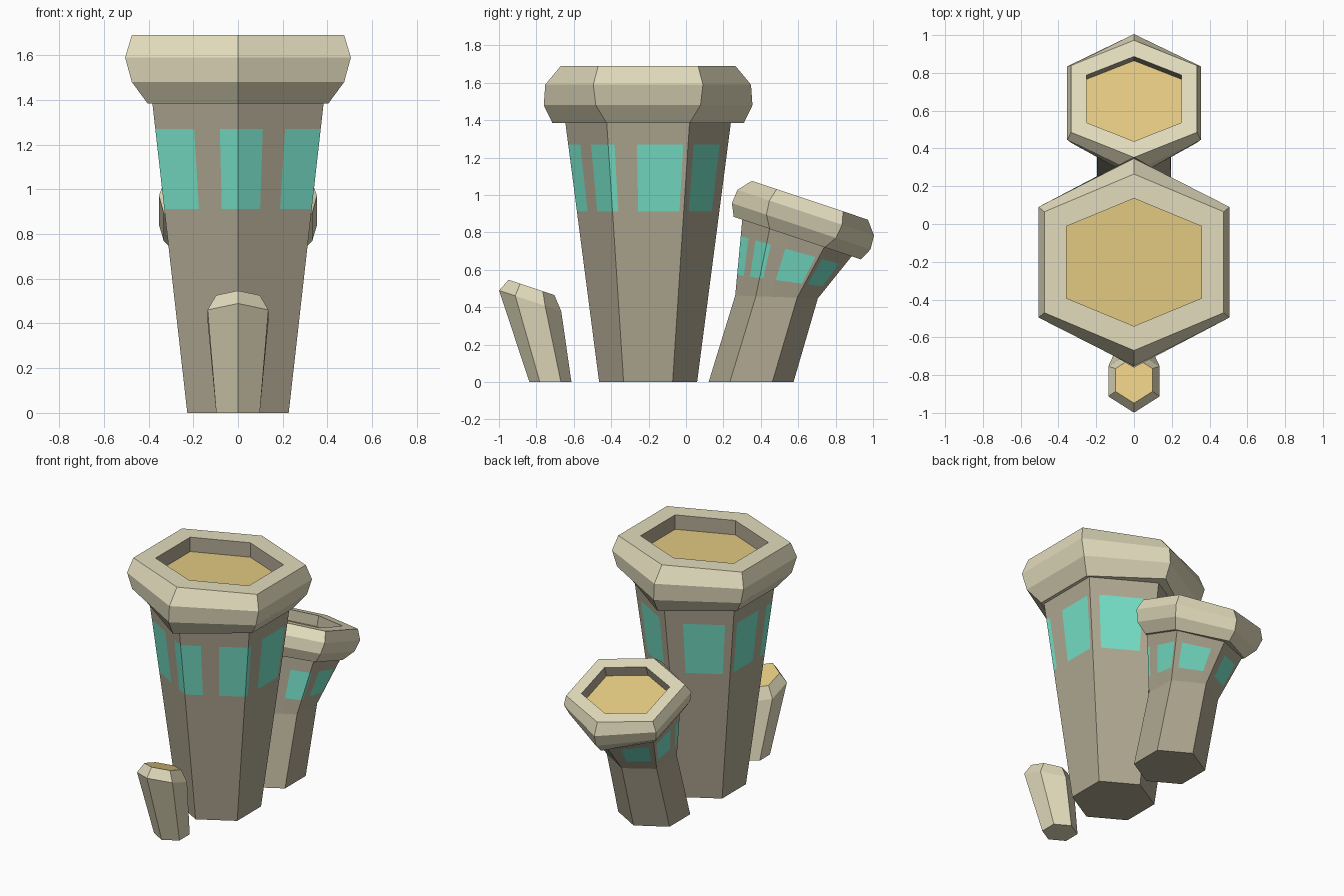
import bpy, bmesh, math
from mathutils import Matrix, Vector

if "Cube" in bpy.data.objects:
    bpy.data.objects.remove(bpy.data.objects["Cube"])


def material(name, rgb):
    m = bpy.data.materials.new(name)
    lin = [((c / 255 + 0.055) / 1.055) ** 2.4 for c in rgb]
    m.diffuse_color = (*lin, 1)
    m.use_nodes = True
    m.node_tree.nodes["Principled BSDF"].inputs["Base Color"].default_value = m.diffuse_color
    return m


STONE = material("grey_brown_stone", (176, 168, 146))
TRIM = material("pale_beige_trim", (226, 219, 188))
SAND = material("sand_yellow", (226, 200, 128))
GLASS = material("teal_window", (118, 224, 199))
TILT = math.radians(-18.5)

# Window spans round the column, in hexagon sides from the front corner
WINDOWS = [(-0.22, 0.30), (0.57, 1.08), (1.36, 1.94), (2.14, 2.79),
           (3.26, 3.88), (4.10, 4.65), (4.86, 5.47)]


def hexagon(tip, x, side, z=0.0):
    return [Vector(p) for p in ((0, -tip, z), (x, -side, z), (x, side, z),
                                (0, tip, z), (-x, side, z), (-x, -side, z))]


def regular(r, z=0.0):
    return hexagon(r, r * math.cos(math.pi / 6), r / 2, z)


def frame(y, z, tilt=0.0, scale=1.0):
    return (Matrix.Translation((0, y, z)) @ Matrix.Rotation(tilt, 4, 'X')
            @ Matrix.Scale(scale, 4))


def placed(ring, mat):
    return [mat @ p for p in ring]


def blend(a, b, t):
    return [p.lerp(q, t) for p, q in zip(a, b)]


def loft(name, rings, mats, side_mat, top_mat=0):
    """Skin rings into a closed shape; side_mat(level, segment) picks a colour."""
    bm = bmesh.new()
    rows = [[bm.verts.new(p) for p in ring] for ring in rings]
    n = len(rows[0])
    for lv in range(len(rows) - 1):
        for i in range(n):
            j = (i + 1) % n
            f = bm.faces.new((rows[lv][i], rows[lv][j], rows[lv + 1][j], rows[lv + 1][i]))
            f.material_index = side_mat(lv, i)
    bm.faces.new(rows[0][::-1])
    bm.faces.new(rows[-1]).material_index = top_mat
    bmesh.ops.recalc_face_normals(bm, faces=bm.faces)
    me = bpy.data.meshes.new(name)
    bm.to_mesh(me)
    bm.free()
    for m in mats:
        me.materials.append(m)
    ob = bpy.data.objects.new(name, me)
    bpy.context.collection.objects.link(ob)
    return ob


def column(name, rings, low, high):
    """Hexagonal column with windows between two fractions of its top section."""
    us = sorted(set([float(k) for k in range(6)] +
                    [round(u % 6, 3) for w in WINDOWS for u in w]))

    def split(ring):
        return [ring[int(u)].lerp(ring[(int(u) + 1) % 6], u - int(u)) for u in us]

    a, b = rings[-2], rings[-1]
    levels = rings[:-1] + [blend(a, b, low), blend(a, b, high), b]
    band = len(rings) - 1

    def colour(lv, i):
        nxt = us[i + 1] if i + 1 < len(us) else 6.0
        m = (us[i] + nxt) / 2
        hit = any(s < m < e or s < m - 6 < e for s, e in WINDOWS)
        return 1 if lv == band and hit else 0

    loft(name, [split(r) for r in levels], (STONE, GLASS), colour)


def cap(name, mat):
    """Chunky rim with a recessed sand floor; origin at the middle of its top."""
    rings = [hexagon(0.512, 0.405, 0.222, -0.305),
             hexagon(0.558, 0.475, 0.28, -0.21),
             hexagon(0.55, 0.505, 0.293, -0.10),
             hexagon(0.467, 0.475, 0.267, 0),
             hexagon(0.338, 0.358, 0.19, 0),
             hexagon(0.338, 0.358, 0.19, -0.10)]
    loft(name, [placed(r, mat) for r in rings], (TRIM, STONE, SAND),
         lambda lv, i: 1 if lv == 4 else 0, 2)


# Tall main tower
column("main_column", [placed(regular(0.262), frame(-0.2025, 0)),
                       placed(regular(0.4425), frame(-0.2025, 1.387))], 0.657, 0.916)
cap("main_cap", frame(-0.2025, 1.69))

# Bent rear tower, a smaller copy that leans back
column("rear_column", [placed(regular(0.227), frame(0.348, 0)),
                       placed(regular(0.221), frame(0.484, 0.455, math.radians(-2))),
                       placed(regular(0.309), frame(0.594, 0.772, TILT))], 0.27, 0.78)
cap("rear_cap", frame(0.6625, 0.972, TILT, 0.70))

# Small leaning stub at the front with a flat sand top
loft("front_stub", [placed(regular(0.1125), frame(-0.725, 0)),
                    placed(hexagon(0.175, 0.136, 0.084), frame(-0.833, 0.434, TILT)),
                    placed(hexagon(0.129, 0.098, 0.064), frame(-0.826, 0.506, TILT))],
     (TRIM, SAND), lambda lv, i: 0, 1)
